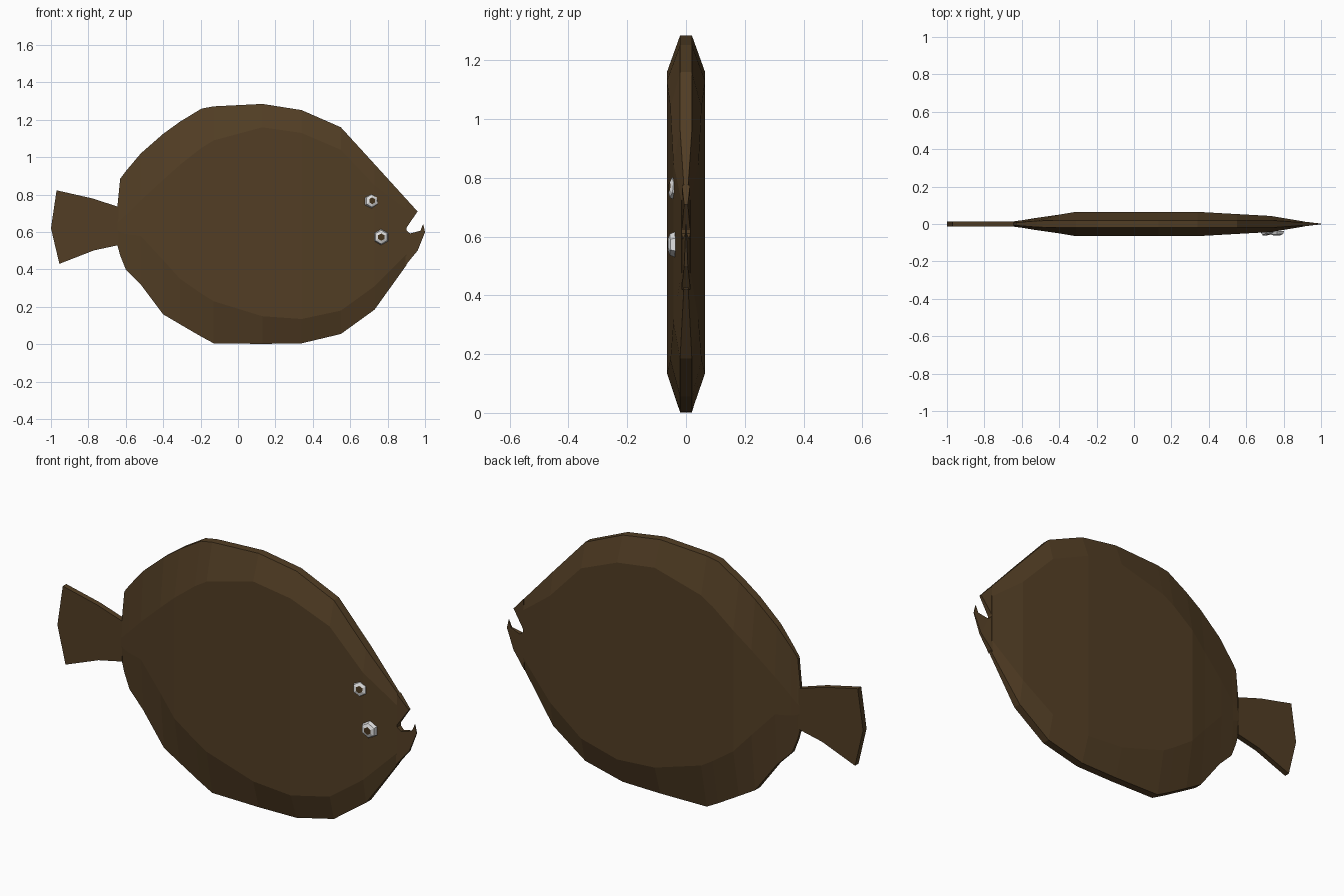
import bpy, bmesh, math
from mathutils import Matrix, Vector

if "Cube" in bpy.data.objects:
    bpy.data.objects.remove(bpy.data.objects["Cube"])


def material(name, rgb):
    m = bpy.data.materials.new(name)
    m.diffuse_color = (*rgb, 1)
    m.use_nodes = True
    m.node_tree.nodes["Principled BSDF"].inputs["Base Color"].default_value = m.diffuse_color
    return m


BROWN = material("brown skin", (0.085, 0.048, 0.018))
WHITE = material("eye white", (0.75, 0.75, 0.75))
DARK = material("pupil brown", (0.06, 0.034, 0.012))


def finish(name, bm, *mats):
    bmesh.ops.recalc_face_normals(bm, faces=bm.faces)
    me = bpy.data.meshes.new(name)
    bm.to_mesh(me)
    bm.free()
    for m in mats:
        me.materials.append(m)
    ob = bpy.data.objects.new(name, me)
    bpy.context.collection.objects.link(ob)
    return ob


def plate(name, outline, thick):
    """Thin slab from an x-z outline; thick(x, z) gives the half thickness."""
    bm = bmesh.new()
    front, back = ([bm.verts.new((x, s * thick(x, z), z)) for x, z in outline] for s in (-1, 1))
    bm.faces.new(front)
    bm.faces.new(back[::-1])
    n = len(outline)
    for i in range(n):
        j = (i + 1) % n
        bm.faces.new((front[i], back[i], back[j], front[j]))
    bmesh.ops.triangulate(bm, faces=[f for f in bm.faces if len(f.verts) > 4])
    return finish(name, bm, BROWN)


# Body: cross-sections along x (x, belly edge, belly ridge, back ridge, back edge, half thickness)
STATIONS = [
    (-0.645, .53, .61, .65, .735, .014),
    (-0.63, .475, .60, .66, .885, .016),
    (-0.60, .40, .59, .69, .925, .020),
    (-0.52, .32, .58, .77, 1.02, .033),
    (-0.40, .16, .45, .88, 1.125, .050),
    (-0.31, .107, .35, .96, 1.19, .065),
    (-0.195, .04, .27, 1.05, 1.26, .065),
    (-0.13, .005, .23, 1.09, 1.272, .065),
    (0.13, .002, .15, 1.16, 1.285, .065),
    (0.34, .005, .135, 1.13, 1.252, .065),
    (0.55, .055, .18, 1.04, 1.16, .053),
    (0.73, .185, .31, .85, .963, .043),
    (0.90, .422, .48, .72, .776, .015),
]
bm = bmesh.new()
rings = []
for x, z0, z1, z2, z3, t in STATIONS:
    e = min(0.02, t * 0.5)
    section = [(-e, z0), (-t, z1), (-t, z2), (-e, z3), (e, z3), (t, z2), (t, z1), (e, z0)]
    rings.append([bm.verts.new((x, y, z)) for y, z in section])
for a, b in zip(rings, rings[1:]):
    for i in range(8):
        j = (i + 1) % 8
        bm.faces.new((a[i], a[j], b[j], b[i]))
bm.faces.new(rings[0])
bm.faces.new(rings[-1])
finish("body", bm, BROWN)

# Jaws with the open mouth between them, tapering to the snout
snout = lambda x, z: max(0.002, 0.014 - (x - 0.90) * 0.13)
plate("upper_jaw", [(.895, .615), (.90, .776), (.96, .71)], snout)
plate("lower_jaw", [(.895, .615), (.92, .592), (.975, .607), (.99, .643), (1.0, .60),
                    (.96, .50), (.92, .452), (.895, .42)], snout)

# Tail fin
plate("tail_fin", [(-.64, .735), (-.78, .78), (-.97, .823), (-1.0, .62), (-.955, .43), (-.77, .502), (-.64, .53)],
      lambda x, z: 0.014)


# Eyes: both on the front side, six-sided domes with a pupil cap
def eye(name, centre, look, r):
    bm = bmesh.new()
    levels = [(1.0, 0.0), (0.85, 0.4), (0.45, 0.55)]
    loops = [[bm.verts.new((r * k * math.cos(math.pi / 6 + i * math.pi / 3),
                            r * k * math.sin(math.pi / 6 + i * math.pi / 3), r * h))
              for i in range(6)] for k, h in levels]
    for a, b in zip(loops, loops[1:]):
        for i in range(6):
            j = (i + 1) % 6
            bm.faces.new((a[i], a[j], b[j], b[i]))
    bm.faces.new(loops[0][::-1])
    bm.faces.new(loops[-1]).material_index = 1
    rot = Vector(look).to_track_quat('Z', 'Y').to_matrix().to_4x4()
    bm.transform(Matrix.Translation(centre) @ rot)
    finish(name, bm, WHITE, DARK)


eye("upper_eye", (.712, -.036, .765), (.25, -1, .12), .040)
eye("lower_eye", (.765, -.038, .573), (.05, -1, 0), .043)
